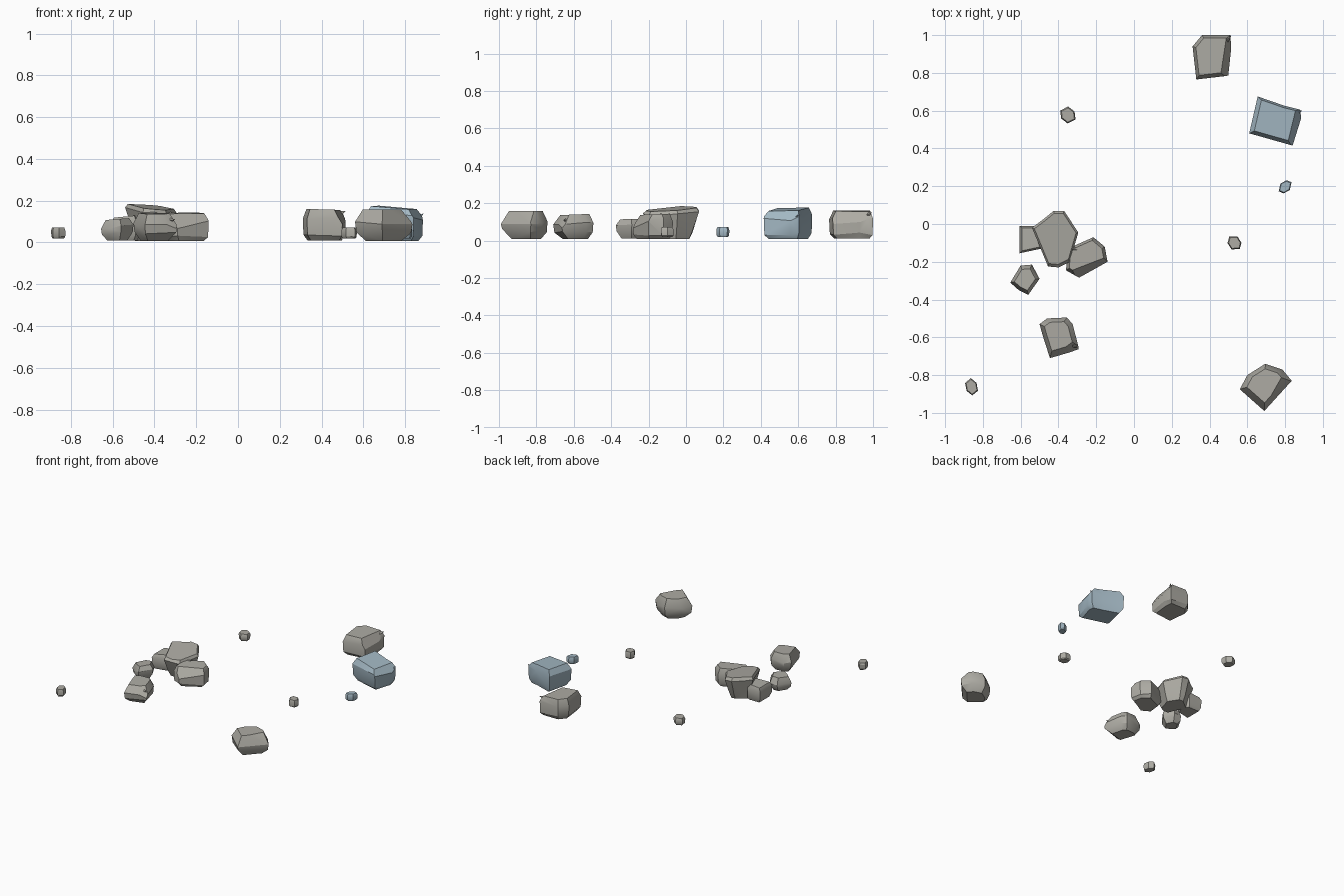
import bpy, bmesh, math, random
from mathutils import Vector

random.seed(7)
if "Cube" in bpy.data.objects:
    bpy.data.objects.remove(bpy.data.objects["Cube"])


def material(name, colour):
    mat = bpy.data.materials.new(name)
    mat.use_nodes = True
    mat.diffuse_color = (*colour, 1)
    mat.node_tree.nodes["Principled BSDF"].inputs["Base Color"].default_value = (*colour, 1)
    return mat


GREY = material("warm grey stone", (0.42, 0.41, 0.37))
BLUE = material("pale blue stone", (0.37, 0.48, 0.55))

# Outline scale at each height fraction, bottom to top
ROUNDED = ((0, 0.62), (0.3, 0.95), (0.6, 1), (1, 0.72))
BLOCKY = ((0, 0.8), (0.2, 0.97), (0.75, 1), (1, 0.84))
OVERHANG = ((0, 0.62), (0.3, 0.76), (0.86, 1), (1, 0.9))


def finish(name, bm, mat):
    bmesh.ops.triangulate(bm, faces=bm.faces[:])
    bmesh.ops.recalc_face_normals(bm, faces=bm.faces[:])
    mesh = bpy.data.meshes.new(name)
    bm.to_mesh(mesh)
    bm.free()
    mesh.materials.append(mat)
    obj = bpy.data.objects.new(name, mesh)
    bpy.context.collection.objects.link(obj)
    bpy.ops.object.select_all(action="DESELECT")
    obj.select_set(True)
    bpy.context.view_layer.objects.active = obj
    bpy.ops.object.shade_smooth_by_angle(angle=math.radians(32))


def rock(name, outline, low, high, profile=ROUNDED, mat=GREY, tilt=(0, 0), chips=(), rough=0.006):
    """Stack scaled copies of a plan outline, tilt the top, then slice off chips."""
    pts = [Vector((x, y, 0)) for x, y in outline]
    mid = sum(pts, Vector((0, 0, 0))) / len(pts)
    bm = bmesh.new()
    rings = []
    for level, scale in profile:
        ring = []
        for p in pts:
            q = mid + (p - mid) * scale
            q.z = low + (high - low) * level
            q.z += level * (tilt[0] * (q.x - mid.x) + tilt[1] * (q.y - mid.y))
            if 0 < level < 1:
                q.z += random.uniform(-2, 2) * rough
            ring.append(bm.verts.new(q))
        rings.append(ring)
    for a, b in zip(rings, rings[1:]):
        for i in range(len(a)):
            j = (i + 1) % len(a)
            bm.faces.new((a[i], a[j], b[j], b[i]))
    bm.faces.new(rings[0][::-1])
    bm.faces.new(rings[-1])
    for point, normal in chips:
        geom = bm.verts[:] + bm.edges[:] + bm.faces[:]
        bmesh.ops.bisect_plane(bm, geom=geom, plane_co=point, plane_no=normal, clear_outer=True)
        bmesh.ops.holes_fill(bm, edges=[e for e in bm.edges if e.is_boundary], sides=0)
    finish(name, bm, mat)


def pebble(name, x, y, width, depth, turn, mat=GREY):
    """Small six-sided stone."""
    outline = []
    for i in range(6):
        a = math.tau * i / 6 + 0.5
        r = 1 if i % 3 else 0.85
        px, py = math.cos(a) * width / 2 * r, math.sin(a) * depth / 2 * r
        outline.append((x + px * math.cos(turn) - py * math.sin(turn),
                        y + px * math.sin(turn) + py * math.cos(turn)))
    rock(name, outline, 0.02, 0.072, BLOCKY, mat, rough=0.002)


def shard(name, base, tip, width, mat=GREY):
    """Pointed splinter sticking out of a stone."""
    bm = bmesh.new()
    base, tip = Vector(base), Vector(tip)
    side = (tip - base).cross(Vector((0, 0, 1))).normalized() * width
    up = Vector((0, 0, width))
    ring = [bm.verts.new(base + o) for o in (side, up, -side, -up)]
    peak = bm.verts.new(tip)
    for i in range(4):
        bm.faces.new((ring[i], ring[(i + 1) % 4], peak))
    bm.faces.new(ring[::-1])
    finish(name, bm, mat)


# Large separate stones
rock("back_stone",
     [(0.33, 0.765), (0.5, 0.785), (0.515, 0.93), (0.51, 1), (0.36, 1), (0.31, 0.94)],
     0.01, 0.158, BLOCKY, tilt=(-0.03, 0),
     chips=[((0.49, 0.85, 0.12), (1, -0.15, 0.6))])
shard("back_stone_corner", (0.46, 0.95, 0.12), (0.515, 0.995, 0.15), 0.03)
rock("blue_stone",
     [(0.655, 0.675), (0.61, 0.48), (0.84, 0.415), (0.885, 0.56), (0.88, 0.605), (0.8, 0.625)],
     0.008, 0.165, BLOCKY, BLUE, tilt=(-0.08, 0.03),
     chips=[((0.86, 0.5, 0.12), (0.8, -0.2, 0.6))])
shard("blue_stone_corner", (0.82, 0.57, 0.08), (0.89, 0.6, 0.14), 0.035, BLUE)
rock("front_right_stone",
     [(0.695, -0.74), (0.6, -0.8), (0.56, -0.875), (0.69, -0.99), (0.835, -0.83), (0.785, -0.77)],
     0.008, 0.158, ROUNDED,
     chips=[((0.61, -0.93, 0.11), (-0.7, -0.6, 0.6)), ((0.79, -0.88, 0.11), (0.7, -0.4, 0.7))])
rock("front_left_stone",
     [(-0.5, -0.53), (-0.485, -0.585), (-0.445, -0.71), (-0.29, -0.665), (-0.325, -0.53),
      (-0.355, -0.495), (-0.46, -0.5)],
     0.008, 0.14, ROUNDED, tilt=(0, 0.04),
     chips=[((-0.33, -0.66, 0.1), (0.5, -0.7, 0.6))])
shard("front_left_stone_chip", (-0.36, -0.62, 0.1), (-0.3, -0.655, 0.11), 0.03)

# Clustered stones
rock("cluster_main_stone",
     [(-0.54, -0.02), (-0.455, -0.225), (-0.4, -0.23), (-0.34, -0.2), (-0.295, -0.045),
      (-0.37, 0.07), (-0.425, 0.07), (-0.48, 0.025)],
     0.008, 0.17, OVERHANG, tilt=(-0.1, 0.07))
shard("cluster_main_splinter", (-0.4, -0.12, 0.11), (-0.285, -0.14, 0.14), 0.045)
rock("cluster_left_stone",
     [(-0.605, -0.01), (-0.605, -0.155), (-0.49, -0.13), (-0.46, -0.06), (-0.5, -0.01)],
     0.01, 0.125, BLOCKY, tilt=(0.1, 0))
rock("cluster_right_stone",
     [(-0.215, -0.07), (-0.35, -0.13), (-0.36, -0.245), (-0.29, -0.285), (-0.14, -0.2), (-0.155, -0.12)],
     0.008, 0.14, BLOCKY, tilt=(0, 0.04),
     chips=[((-0.24, -0.24, 0.1), (0.3, -0.8, 0.6))])
rock("cluster_front_stone",
     [(-0.6, -0.22), (-0.655, -0.31), (-0.61, -0.35), (-0.56, -0.375), (-0.5, -0.29), (-0.54, -0.215)],
     0.01, 0.112, ROUNDED, tilt=(0.08, 0))

# Scattered pebbles
pebble("blue_pebble", 0.8, 0.197, 0.09, 0.06, 1, BLUE)
pebble("back_pebble", -0.35, 0.577, 0.095, 0.09, 0)
pebble("right_pebble", 0.532, -0.1, 0.09, 0.075, -0.4)
pebble("front_left_pebble", -0.86, -0.862, 0.075, 0.092, 0.1)
